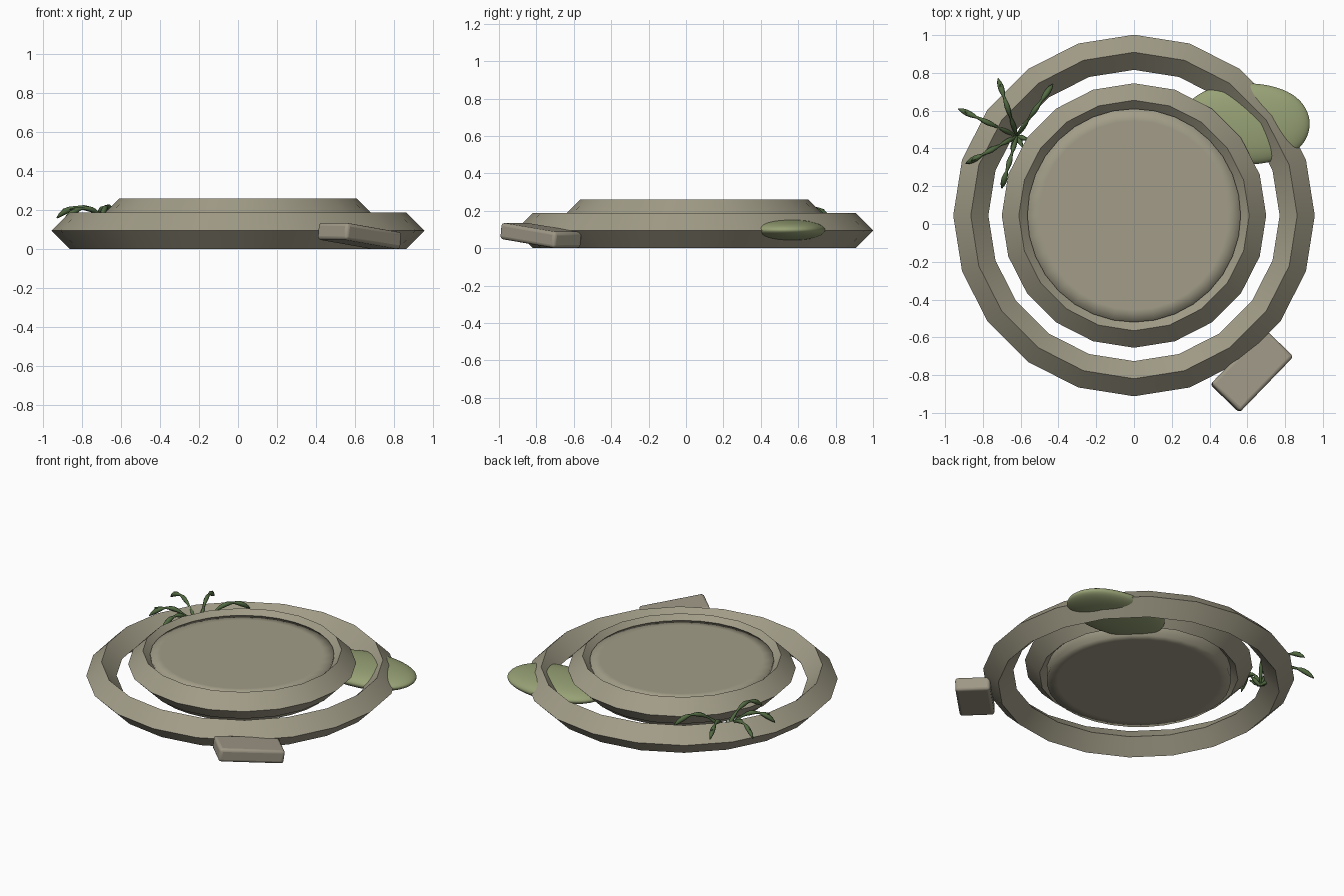
import bpy, bmesh, math
from mathutils import Vector

cube = bpy.data.objects.get("Cube")
if cube:
    bpy.data.objects.remove(cube, do_unlink=True)

CY = 0.045  # shared centre of the rings


def material(name, rgb):
    m = bpy.data.materials.new(name)
    m.use_nodes = True
    m.diffuse_color = (*rgb, 1)
    m.node_tree.nodes["Principled BSDF"].inputs["Base Color"].default_value = (*rgb, 1)
    return m


STONE = material("stone grey", (0.36, 0.335, 0.245))
BLOCK = material("block grey", (0.345, 0.315, 0.24))
MOSS = material("moss green", (0.31, 0.36, 0.18))
LEAF = material("leaf green", (0.085, 0.145, 0.055))


def finish(ob, name, mat, angle=None):
    ob.name = ob.data.name = name
    ob.data.materials.clear()
    ob.data.materials.append(mat)
    bpy.ops.object.select_all(action='DESELECT')
    ob.select_set(True)
    bpy.context.view_layer.objects.active = ob
    if angle is None:
        bpy.ops.object.shade_smooth()
    else:
        bpy.ops.object.shade_smooth_by_angle(angle=math.radians(angle))
    return ob


def from_bmesh(bm):
    bmesh.ops.recalc_face_normals(bm, faces=bm.faces)
    me = bpy.data.meshes.new("part")
    bm.to_mesh(me)
    bm.free()
    ob = bpy.data.objects.new("part", me)
    bpy.context.collection.objects.link(ob)
    return ob


def lathe(profile, sides, closed):
    """Turn (radius, z) points about the rings' axis, starting at +y."""
    bm = bmesh.new()
    vs = [bm.verts.new((0, r + CY, z)) for r, z in profile]
    edges = [bm.edges.new(p) for p in zip(vs, vs[1:])]
    if closed:
        edges.append(bm.edges.new((vs[-1], vs[0])))
    bmesh.ops.spin(bm, geom=vs + edges, cent=(0, CY, 0), axis=(0, 0, 1),
                   angle=math.tau, steps=sides)
    bmesh.ops.remove_doubles(bm, verts=bm.verts, dist=1e-4)
    return from_bmesh(bm)


def diamond_ring(name, radius, z, r=0.093):
    profile = [(radius + r, z), (radius, z + r), (radius - r, z), (radius, z - r)]
    finish(lathe(profile, 20, True), name, STONE, 35)


# Two angular stone rings
diamond_ring("outer_ring", 0.864, 0.095)
diamond_ring("inner_ring", 0.61, 0.17, 0.09)

# Soft-edged centre plate
plate = [(0, 0.233), (0.5, 0.233), (0.565, 0.233),
         (0.565, 0.045), (0.5, 0.045), (0, 0.045)]
finish(lathe(plate, 32, False), "centre_plate", STONE)

# Tilted loose block leaning against the outer ring
bpy.ops.mesh.primitive_cube_add(size=1, location=(0.624, -0.776, 0.068),
                                rotation=(0, math.radians(7), math.radians(46)))
block = bpy.context.object
block.scale = (0.41, 0.215, 0.088)
bpy.ops.object.transform_apply(location=False, rotation=False, scale=True)
bevel = block.modifiers.new("bevel", 'BEVEL')
bevel.width, bevel.segments = 0.018, 3
finish(block, "loose_block", BLOCK, 40)

# Flat rounded mossy boulder pierced by the outer ring
bpy.ops.mesh.primitive_cube_add(size=2, location=(0.59, 0.53, 0.097))
boulder = bpy.context.object
sub = boulder.modifiers.new("round", 'SUBSURF')
sub.levels = sub.render_levels = 4
bpy.ops.object.modifier_apply(modifier=sub.name)
size = boulder.dimensions.copy()
boulder.scale = (0.68 / size.x, 0.43 / size.y, 0.118 / size.z)
finish(boulder, "mossy_boulder", MOSS)


# Plant: arching stalks with leaf swellings
def tube(bm, path, radii, sides=6):
    """Tapered tube through the path points."""
    rings = []
    for i, p in enumerate(path):
        d = (path[min(i + 1, len(path) - 1)] - path[max(i - 1, 0)]).normalized()
        side = d.cross(Vector((0, 0, 1))).normalized()
        up = side.cross(d)
        rings.append([bm.verts.new(p + radii[i] * (math.cos(a) * side + math.sin(a) * up))
                      for a in (math.tau * k / sides for k in range(sides))])
    for a, b in zip(rings, rings[1:]):
        for k in range(sides):
            n = (k + 1) % sides
            bm.faces.new((a[k], a[n], b[n], b[k]))
    bm.faces.new(rings[0])
    bm.faces.new(rings[-1])


base = Vector((-0.62, 0.465, 0.06))
tips = [(-0.43, 0.74, 0.165), (-0.72, 0.77, 0.16), (-0.93, 0.61, 0.16),
        (-0.89, 0.32, 0.15), (-0.70, 0.19, 0.165)]
STEPS = 16
bm = bmesh.new()
for tip in tips:
    tip = Vector(tip)
    path, radii = [], []
    for i in range(STEPS + 1):
        t = i / STEPS
        p = base.lerp(tip, t)
        p.z += 0.4 * t * (1 - t)
        path.append(p)
        radii.append(0.005 + 0.012 * abs(math.sin(3 * math.pi * t)) * (0.6 + 0.4 * t))
    radii[-1] = 0.003
    tube(bm, path, radii)
    # short forked leaflet near the tip
    start = path[11]
    end = base.lerp(tip, 0.9)
    end.z = 0.205
    tube(bm, [start, start.lerp(end, 0.5), end], [0.004, 0.009, 0.003])
    # small bud leaves around the root
    out = (tip - base) * 0.22
    out = Vector((-out.y, out.x, 0.05))
    tube(bm, [base, base + out * 0.5, base + out], [0.008, 0.014, 0.004])
finish(from_bmesh(bm), "arching_plant", LEAF, 60)
